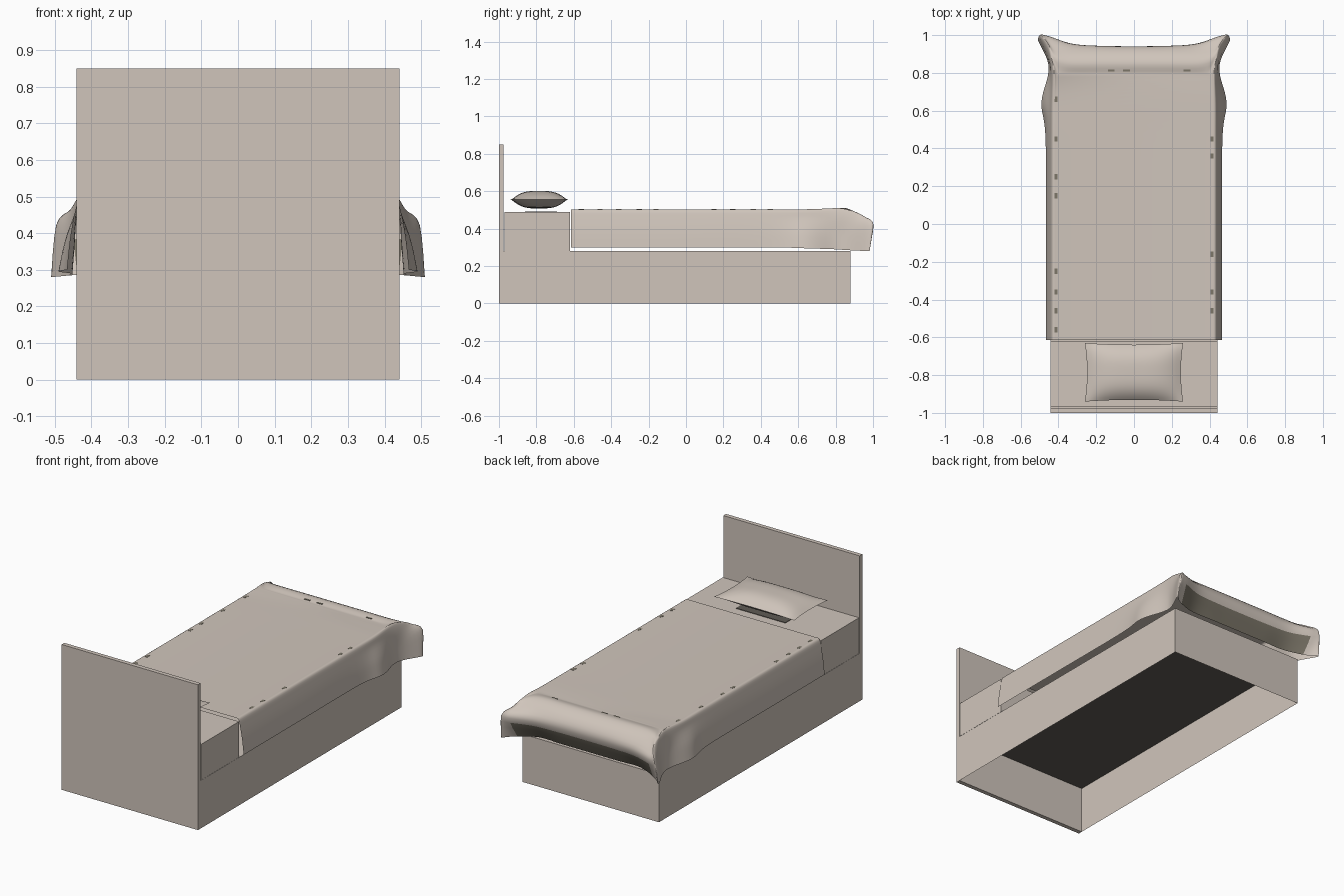
import bpy, bmesh
from mathutils import Vector

if "Cube" in bpy.data.objects:
    bpy.data.objects.remove(bpy.data.objects["Cube"])


def material(name, rgb):
    m = bpy.data.materials.new(name)
    m.diffuse_color = (*rgb, 1)
    m.use_nodes = True
    m.node_tree.nodes["Principled BSDF"].inputs["Base Color"].default_value = m.diffuse_color
    return m


beige = material("warm_beige", (0.63, 0.56, 0.50))
dark = material("dark_brown", (0.115, 0.105, 0.09))
olive = material("olive_brown", (0.20, 0.18, 0.14))


def finish(bm, name, mats=(beige,), smooth=False):
    me = bpy.data.meshes.new(name)
    bm.to_mesh(me)
    bm.free()
    for m in mats:
        me.materials.append(m)
    ob = bpy.data.objects.new(name, me)
    bpy.context.collection.objects.link(ob)
    if smooth:
        bpy.ops.object.select_all(action='DESELECT')
        ob.select_set(True)
        bpy.context.view_layer.objects.active = ob
        bpy.ops.object.shade_smooth_by_angle(angle=0.9)
    return ob


def box(name, lo, hi, mats=(beige,), drop=None):
    # drop: remove the top (1) or bottom (-1) face
    bm = bmesh.new()
    bmesh.ops.create_cube(bm, size=1)
    for v in bm.verts:
        v.co = Vector([(a + b) / 2 + c * (b - a) for a, b, c in zip(lo, hi, v.co)])
    if drop:
        bm.normal_update()
        bmesh.ops.delete(bm, geom=[f for f in bm.faces if f.normal.z * drop > 0.5],
                         context='FACES_ONLY')
    return finish(bm, name, mats)


# Solid parts
W = .441
box("headboard", (-W, -1, 0), (W, -.975, .85))
box("bed_base", (-W, -.975, 0), (W, .88, .28), drop=-1)
box("base_inner_panel", (-W + .002, -.973, .274), (W - .002, .878, .279), (dark,))
box("mattress", (-W, -.97, .281), (W, -.62, .49))
box("pillow_contact_patch", (-.16, -.86, .488), (.16, -.69, .493), (dark,))


# Blanket: drape sections running from the top edge to the hem, right half
def side(y, hem, z=.30):
    return [(.41, y, .503), (.433, y, .499), (.445, y, .455),
            (.445 + (hem - .445) * .6, y, .38), (hem, y, z)]


def foot(x, y):
    return [(x, .80, .503), (x, .855, .51), (x, .915, .475),
            (x, y, .41), (x, .89, .295)]


half = [side(-.615, .467), side(-.1, .467), side(.45, .468), side(.64, .49, .295),
        [(.41, .75, .503), (.428, .77, .505), (.44, .78, .45), (.447, .79, .37), (.455, .79, .29)],
        [(.41, .785, .503), (.43, .84, .507), (.445, .86, .46), (.455, .87, .37), (.46, .87, .285)],
        [(.40, .80, .503), (.432, .88, .497), (.457, .95, .465), (.496, .988, .42), (.51, .98, .28)],
        [(.38, .80, .503), (.40, .87, .505), (.43, .935, .465), (.465, .998, .415), (.455, .94, .285)],
        foot(.33, .955), foot(.18, .943)]
rows = half + [foot(0, .941)] + [[(-x, y, z) for x, y, z in r] for r in reversed(half)]
rows = [[Vector(p) for p in r] for r in rows]


def spline(pts, n):
    # Smooth curve through all points
    out = []
    for i in range(len(pts) - 1):
        a, b, c, d = pts[max(i - 1, 0)], pts[i], pts[i + 1], pts[min(i + 2, len(pts) - 1)]
        for k in range(n):
            t = k / n
            out.append(.5 * (2 * b + (c - a) * t + (2 * a - 5 * b + 4 * c - d) * t * t
                             + (3 * b - 3 * c + d - a) * t ** 3))
    return out + [pts[-1].copy()]


cols = [spline(list(c), 6) for c in zip(*rows)]
rows = [spline(list(r), 4) for r in zip(*cols)]
bm = bmesh.new()
grid = [[bm.verts.new(p) for p in r] for r in rows]
for r, s in zip(grid, grid[1:]):
    for i in range(len(r) - 1):
        f = bm.faces.new((r[i], r[i + 1], s[i + 1], s[i]))
        c = f.calc_center_median()
        # Tucked-under lower part of the foot drape
        if i >= 13 and abs(c.x) < .44 and c.y > .88:
            f.material_index = 1
top = bm.faces.new([r[0] for r in grid])
bmesh.ops.recalc_face_normals(bm, faces=bm.faces[:])
bm.normal_update()
if top.normal.z < 0:
    bmesh.ops.reverse_faces(bm, faces=bm.faces[:])
finish(bm, "blanket", (beige, olive), True)

# Small dark marks along the blanket's top edges
marks = [(-.412, y) for y in (.66, .45, .25, .15, -.25, -.36, -.46, -.56)]
marks += [(.412, y) for y in (.45, .36, -.16, -.36, -.46)]
marks += [(x, .82) for x in (-.12, -.04, .28)]
for x, y in marks:
    w, d = (.018, .012) if y > .8 else (.008, .014)
    z = .506 if y > .8 else .5025
    box("edge_mark", (x - w, y - d, z - .004), (x + w, y + d, z + .0015), (olive,))

# Pillow: two puffed sheets meeting at a pinched seam
bm = bmesh.new()
N = 20
for sgn in (1, -1):
    g = []
    for i in range(N + 1):
        u = 2 * i / N - 1
        line = []
        for j in range(N + 1):
            v = 2 * j / N - 1
            puff = (1 - abs(u) ** 3.2) * (1 - abs(v) ** 3.2)
            line.append(bm.verts.new((.26 * u * (1 - .045 * (1 - v * v)),
                                      -.785 + .155 * v * (1 - .06 * (1 - u * u)),
                                      .555 + sgn * .047 * puff)))
        g.append(line)
    for i in range(N):
        for j in range(N):
            f = bm.faces.new((g[i][j], g[i + 1][j], g[i + 1][j + 1], g[i][j + 1]))
            if f.calc_center_median().z < .518:
                f.material_index = 1
bmesh.ops.remove_doubles(bm, verts=bm.verts[:], dist=1e-5)
bmesh.ops.recalc_face_normals(bm, faces=bm.faces[:])
finish(bm, "pillow", (beige, dark), True)
